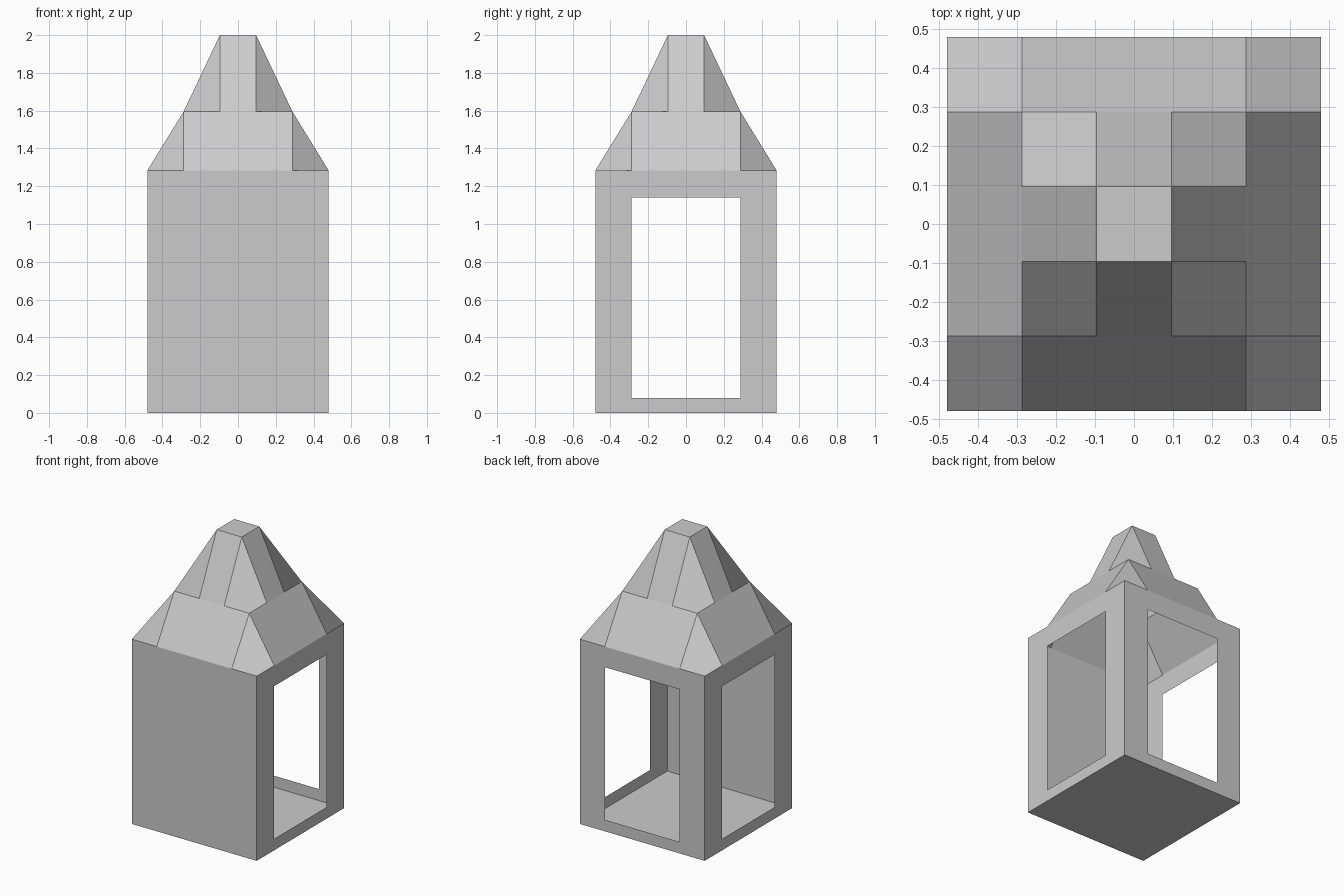
import bpy
import bmesh
from math import pi
from mathutils import Matrix

if "Cube" in bpy.data.objects:
    bpy.data.objects.remove(bpy.data.objects["Cube"])

H = 0.48            # half width
S = 2 * H / 5       # roof grid step
EAVE, MID, TOP = 1.283, 1.595, 2.0


def add_object(name, bm):
    mesh = bpy.data.meshes.new(name)
    bm.to_mesh(mesh)
    bm.free()
    obj = bpy.data.objects.new(name, mesh)
    bpy.context.collection.objects.link(obj)
    return obj


def rect(u0, u1, z0, z1):
    return [(u0, -H, z0), (u1, -H, z0), (u1, -H, z1), (u0, -H, z1)]


def wall(name, angle, opening=None):
    """Thin wall facing -y, turned about z, with an optional opening."""
    bm = bmesh.new()
    outer = [bm.verts.new(p) for p in rect(-H, H, 0, EAVE)]
    if opening:
        inner = [bm.verts.new(p) for p in rect(*opening)]
        for i in range(4):
            j = (i + 1) % 4
            bm.faces.new((outer[i], outer[j], inner[j], inner[i]))
    else:
        bm.faces.new(outer)
    bm.transform(Matrix.Rotation(angle, 4, 'Z'))
    return add_object(name, bm)


# Body: solid front, three open frames
wall("front_wall", 0)
opening = (-H + S, H - S, 0.08, 1.14)
for name, angle in (("right_frame", pi / 2), ("back_frame", pi), ("left_frame", -pi / 2)):
    wall(name, angle, opening)

# Floor, facing down
bm = bmesh.new()
bm.faces.new([bm.verts.new(p) for p in ((-H, -H, 0), (-H, H, 0), (H, H, 0), (H, -H, 0))])
add_object("floor", bm)

# Roof: 5 x 5 grid of quads raised in two tiers
bm = bmesh.new()
heights = (TOP, MID, EAVE)
rows = [[bm.verts.new((-H + i * S, -H + j * S,
                       heights[int(max(abs(i - 2.5), abs(j - 2.5)))]))
         for i in range(6)] for j in range(6)]
for j in range(5):
    for i in range(5):
        bm.faces.new((rows[j][i], rows[j][i + 1], rows[j + 1][i + 1], rows[j + 1][i]))
add_object("roof", bm)
